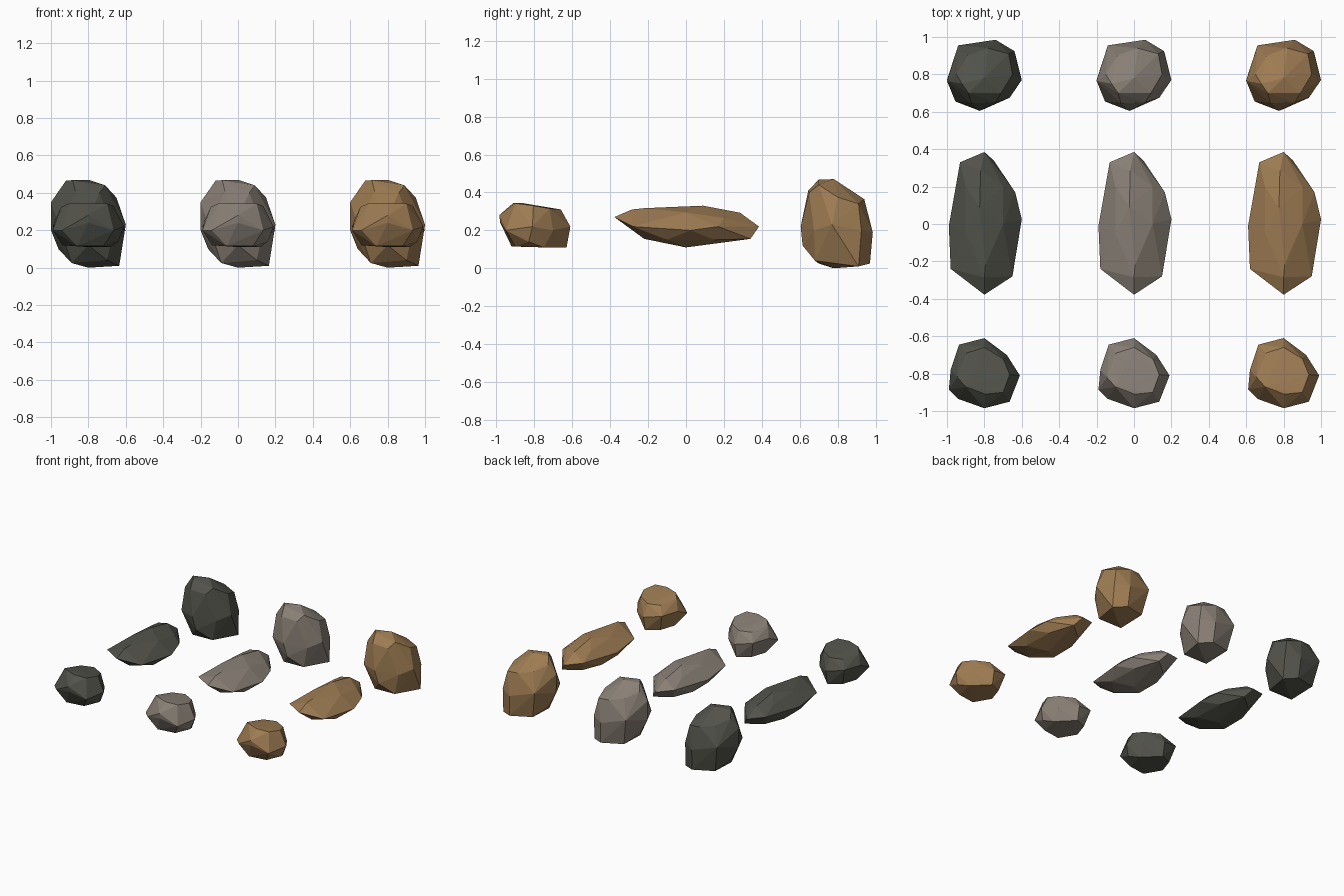
import bpy
import bmesh

# Each rock is the faceted hull of a crown, a girdle and a base ring (x, y, z)
tall_crown = [(-.15, 0, .42), (-.12, -.05, .465), (-.085, -.1, .468), (0, -.02, .47),
              (.09, -.1, .44), (.15, 0, .375), (.13, .11, .34), (.02, .14, .365),
              (-.09, .1, .39), (-.07, -.155, .41), (.06, -.15, .4)]
tall_girdle = [(-.2, -.035, .35), (-.2, -.03, .2), (-.14, .155, .25), (.06, .185, .19),
               (.16, .125, .2), (.2, -.03, .23), (.135, -.125, .2), (-.025, -.195, .22),
               (-.155, -.145, .22)]
tall_base = [(.165, .11, .01), (.07, .17, .025), (0, -.02, 0), (-.09, -.1, .025),
             (-.16, 0, .1), (.1, -.12, .04), (-.1, .12, .04), (0, -.185, .12)]

long_crown = [(-.025, .09, .33), (.005, -.22, .317), (-.1, -.05, .3), (.1, 0, .295),
              (-.02, .285, .293), (0, -.285, .31), (.1, .2, .265), (-.1, .2, .285)]
long_girdle = [(0, .385, .22), (-.13, .33, .25), (-.19, -.01, .22), (-.18, -.24, .24),
               (0, -.378, .27), (.15, -.28, .22), (.2, .025, .2), (.165, .17, .22)]
long_base = [(0, 0, .11), (0, -.22, .155), (.05, .34, .155), (-.06, .25, .145),
             (.13, -.1, .15), (-.13, -.1, .15), (.12, .15, .15), (-.13, .1, .15)]

small_crown = [(-.145, -.02, .325), (-.095, .11, .31), (0, .14, .31), (.1, .08, .315),
               (.135, -.005, .33), (.1, -.1, .343), (.005, -.11, .345), (-.1, -.07, .345)]
small_girdle = [(0, .19, .22), (.12, .1, .2), (.19, -.01, .22), (.135, -.15, .2),
                (0, -.185, .28), (0, -.18, .24), (-.14, -.135, .2), (-.19, -.085, .2),
                (-.18, .02, .25), (-.135, .155, .25)]
small_base = [(0, .17, .11), (.12, .05, .11), (.08, -.1, .115), (-.06, -.12, .115),
              (-.14, 0, .12), (-.1, .12, .12), (.16, -.03, .14)]

rocks = {
    "tall_rock": (.8, tall_crown + tall_girdle + tall_base),
    "long_rock": (0, long_crown + long_girdle + long_base),
    "small_rock": (-.8, small_crown + small_girdle + small_base),
}
stones = {
    "dark": (-.8, (.085, .085, .07, 1)),
    "grey": (0, (.25, .215, .18, 1)),
    "brown": (.8, (.34, .2, .085, 1)),
}


def rock_mesh(name, points):
    bm = bmesh.new()
    for p in points:
        bm.verts.new(p)
    hull = bmesh.ops.convex_hull(bm, input=bm.verts)
    loose = {v for v in hull["geom_interior"] + hull["geom_unused"]
             if isinstance(v, bmesh.types.BMVert)}
    bmesh.ops.delete(bm, geom=list(loose), context='VERTS')
    bmesh.ops.recalc_face_normals(bm, faces=bm.faces)
    mesh = bpy.data.meshes.new(name)
    bm.to_mesh(mesh)
    bm.free()
    return mesh


# Three rock shapes, each in three stone colours
for stone, (x, colour) in stones.items():
    mat = bpy.data.materials.new(stone + "_stone")
    mat.diffuse_color = colour
    for shape, (y, points) in rocks.items():
        name = stone + "_" + shape
        ob = bpy.data.objects.new(name, rock_mesh(name, points))
        ob.data.materials.append(mat)
        ob.location = (x, y, 0)
        bpy.context.collection.objects.link(ob)
